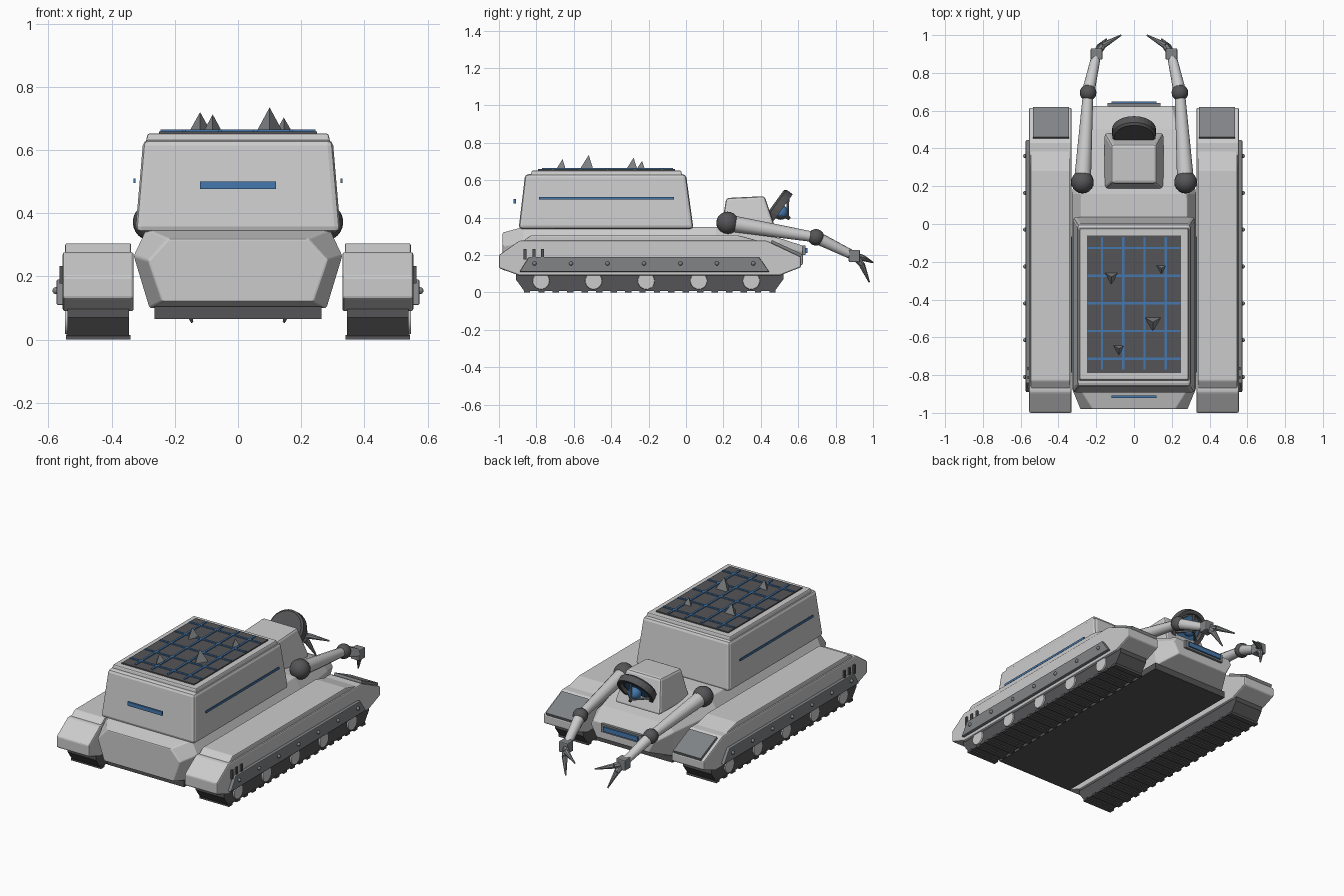
import bpy, bmesh, math
from mathutils import Vector, Matrix

if "Cube" in bpy.data.objects:
    bpy.data.objects.remove(bpy.data.objects["Cube"])


def material(name, rgb):
    m = bpy.data.materials.new(name)
    m.diffuse_color = (*rgb, 1)
    m.use_nodes = True
    m.node_tree.nodes["Principled BSDF"].inputs["Base Color"].default_value = m.diffuse_color
    return m


BLUE = material("blue_light", (0.06, 0.19, 0.42))
DARK = material("dark_metal", (0.09, 0.09, 0.095))
MID = material("mid_metal", (0.22, 0.23, 0.24))


def finish(name, bm, mat=None, bevel=0, smooth=False):
    bmesh.ops.recalc_face_normals(bm, faces=bm.faces)
    me = bpy.data.meshes.new(name)
    bm.to_mesh(me)
    bm.free()
    ob = bpy.data.objects.new(name, me)
    bpy.context.collection.objects.link(ob)
    if mat:
        me.materials.append(mat)
    if bevel:
        b = ob.modifiers.new("bevel", 'BEVEL')
        b.width, b.segments, b.limit_method = bevel, 2, 'ANGLE'
    if smooth:
        bpy.context.view_layer.objects.active = ob
        ob.select_set(True)
        bpy.ops.object.shade_smooth_by_angle(angle=math.radians(35))
        ob.select_set(False)
    return ob


def loft(name, rings, mat=None, bevel=0):
    """Skin a row of equal-length point rings and cap both ends."""
    bm = bmesh.new()
    vs = [[bm.verts.new(p) for p in r] for r in rings]
    n = len(rings[0])
    for a, b in zip(vs, vs[1:]):
        for i in range(n):
            bm.faces.new((a[i], a[(i + 1) % n], b[(i + 1) % n], b[i]))
    bm.faces.new(vs[0])
    bm.faces.new(vs[-1])
    return finish(name, bm, mat, bevel)


def rect(hx, y0, y1, z):
    return [(-hx, y0, z), (hx, y0, z), (hx, y1, z), (-hx, y1, z)]


def prism(name, prof, x0, x1, mat=None, bevel=0):
    return loft(name, [[(x, y, z) for y, z in prof] for x in (x0, x1)], mat, bevel)


def box(name, c, size, mat=None, bevel=0):
    bm = bmesh.new()
    bmesh.ops.create_cube(bm, size=1, matrix=Matrix.Translation(c) @ Matrix.Diagonal((*size, 1)))
    return finish(name, bm, mat, bevel)


def rod(name, a, b, r1, r2, n=12, mat=None):
    a, b = Vector(a), Vector(b)
    bm = bmesh.new()
    m = Matrix.Translation((a + b) / 2) @ (b - a).to_track_quat('Z', 'Y').to_matrix().to_4x4()
    bmesh.ops.create_cone(bm, cap_ends=True, segments=n, radius1=r1, radius2=r2,
                          depth=(b - a).length, matrix=m)
    return finish(name, bm, mat, smooth=n > 6)


def ball(name, c, r, mat=None):
    bm = bmesh.new()
    bmesh.ops.create_uvsphere(bm, u_segments=20, v_segments=12, radius=r, matrix=Matrix.Translation(c))
    return finish(name, bm, mat, smooth=True)


# Hull: faceted cross-sections (half profile, bottom to top) along y
hull = []
for y, half in [(-0.98, [(0.24, 0.12), (0.285, 0.25), (0.22, 0.32)]),
                (-0.87, [(0.28, 0.10), (0.33, 0.265), (0.29, 0.35)]),
                (0.16, [(0.28, 0.10), (0.33, 0.265), (0.28, 0.35)]),
                (0.50, [(0.25, 0.10), (0.27, 0.25), (0.23, 0.29)]),
                (0.625, [(0.18, 0.15), (0.22, 0.22), (0.20, 0.25)])]:
    hull.append([(x, y, z) for x, z in half] + [(-x, y, z) for x, z in reversed(half)])
loft("hull", hull, bevel=0.006)
box("belly_plate", (0, -0.2, 0.085), (0.53, 1.42, 0.04), DARK)
box("nose_light_frame", (0, 0.625, 0.225), (0.28, 0.03, 0.05), MID)
box("nose_light", (0, 0.643, 0.225), (0.24, 0.012, 0.028), BLUE)

# Cargo container with lid, dark panel and blue grid
loft("container", [rect(0.325, -0.895, 0.04, 0.34), rect(0.30, -0.86, 0.0, 0.632)], bevel=0.018)
loft("container_lid", [rect(0.292, -0.83, -0.02, 0.625), rect(0.286, -0.824, -0.026, 0.652)], bevel=0.006)
box("roof_panel", (0, -0.425, 0.653), (0.5, 0.73, 0.012), DARK)
for i in range(4):
    box("roof_grid_long", (-0.17 + i * 0.1125, -0.42, 0.66), (0.012, 0.7, 0.009), BLUE)
for i in range(5):
    box("roof_grid_cross", (0, -0.127 - i * 0.1465, 0.66), (0.49, 0.012, 0.009), BLUE)
for x, y, h, r in [(-0.12, -0.28, 0.72, 0.042), (0.145, -0.235, 0.703, 0.032),
                   (0.10, -0.52, 0.735, 0.05), (-0.08, -0.66, 0.713, 0.036)]:
    rod("roof_spike", (x, y, 0.655), (x, y, h), r, 0, 3, MID)
box("front_light_strip", (0, -0.915, 0.488), (0.24, 0.012, 0.024), BLUE)

# Sensor cabin
loft("cabin", [rect(0.158, 0.185, 0.485, 0.32),
               [(-0.12, 0.215, 0.505), (0.12, 0.215, 0.505), (0.12, 0.42, 0.515), (-0.12, 0.42, 0.515)]],
     bevel=0.014)

# Tilted dish: open drum turned about its axis, blue disc, hub and struts
axis = Vector((0, 0.81, -0.585)).normalized()
up = Vector((0, 0.585, 0.81)).normalized()
side = Vector((1, 0, 0))
centre = Vector((0, 0.482, 0.446))
drum = []
N = 28
for r, d in [(0.001, -0.026), (0.105, -0.026), (0.116, -0.015), (0.116, 0.026),
             (0.095, 0.026), (0.088, 0.006), (0.001, 0.006)]:
    drum.append([centre + axis * d + (side * math.cos(t) + up * math.sin(t)) * r
                 for t in [2 * math.pi * i / N for i in range(N)]])
loft("dish_drum", drum, DARK)
rod("dish_blue_disc", centre + axis * 0.004, centre + axis * 0.012, 0.075, 0.075, 24, BLUE)
ball("dish_lens", centre + axis * 0.03, 0.04, BLUE)
for k in range(3):
    t = math.pi / 2 + k * 2 * math.pi / 3
    d = side * math.cos(t) + up * math.sin(t)
    rod("dish_strut", centre + d * 0.088 + axis * 0.015, centre + axis * 0.075, 0.007, 0.007, 8, MID)
rod("dish_feed", centre + axis * 0.06, centre + axis * 0.09, 0.012, 0.009, 10, DARK)

# Everything that appears on both sides
for s in (1, -1):
    box("side_light_strip", (s * 0.328, -0.425, 0.503), (0.006, 0.72, 0.013), BLUE)

    # Fender with raised top slab
    prism("fender", [(-1.0, 0.13), (-1.0, 0.2), (-0.89, 0.277), (0.43, 0.277), (0.615, 0.19),
                     (0.615, 0.135), (0.50, 0.09), (-0.89, 0.09)], s * 0.33, s * 0.555, bevel=0.008)
    prism("fender_slab", [(-0.885, 0.265), (-0.83, 0.305), (0.28, 0.305), (0.43, 0.265)],
          s * 0.338, s * 0.547, bevel=0.006)
    prism("fender_tip_front", [(0.45, 0.26), (0.46, 0.28), (0.62, 0.205), (0.61, 0.18)],
          s * 0.345, s * 0.535, MID)

    # Side skirt, rivets and vents
    prism("side_skirt", [(-0.89, 0.11), (-0.84, 0.19), (0.39, 0.19), (0.445, 0.11)],
          s * 0.55, s * 0.574, MID, bevel=0.004)
    for i in range(7):
        ball("skirt_rivet", (s * 0.576, -0.81 + i * 0.195, 0.155), 0.011, MID)
    for i in range(3):
        box("side_vent", (s * 0.557, -0.86 + i * 0.047, 0.205), (0.016, 0.016, 0.055), DARK)

    # Track belt, tread bars and road wheels
    prism("track", [(-0.91, 0.11), (-0.91, 0.07), (-0.865, 0.008), (0.475, 0.008),
                    (0.52, 0.07), (0.52, 0.11)], s * 0.345, s * 0.54, DARK)
    for i in range(18):
        box("tread_bar", (s * 0.4425, -0.85 + i * 0.0772, 0.007), (0.205, 0.034, 0.014), DARK)
    for i in range(5):
        y = -0.775 + i * 0.281
        rod("road_wheel", (s * 0.53, y, 0.062), (s * 0.548, y, 0.062), 0.048, 0.044, 20)

    # Arm with ball joints and two-finger claw
    shoulder, elbow = (s * 0.273, 0.222, 0.372), (s * 0.243, 0.695, 0.295)
    wrist = (s * 0.198, 0.9, 0.195)
    ball("shoulder_joint", shoulder, 0.06, DARK)
    ball("elbow_joint", elbow, 0.044, DARK)
    rod("upper_arm", shoulder, elbow, 0.045, 0.027)
    rod("forearm", elbow, wrist, 0.034, 0.024)
    box("wrist", wrist, (0.062, 0.06, 0.066), MID, bevel=0.006)
    for knuckle, tip in [((0.165, 0.945, 0.185), (0.068, 1.0, 0.16)),
                         ((0.18, 0.94, 0.15), (0.145, 0.98, 0.055))]:
        k = (s * knuckle[0], knuckle[1], knuckle[2])
        rod("finger_base", wrist, k, 0.021, 0.017, 8, MID)
        rod("finger_tip", k, (s * tip[0], tip[1], tip[2]), 0.017, 0.004, 8, MID)
